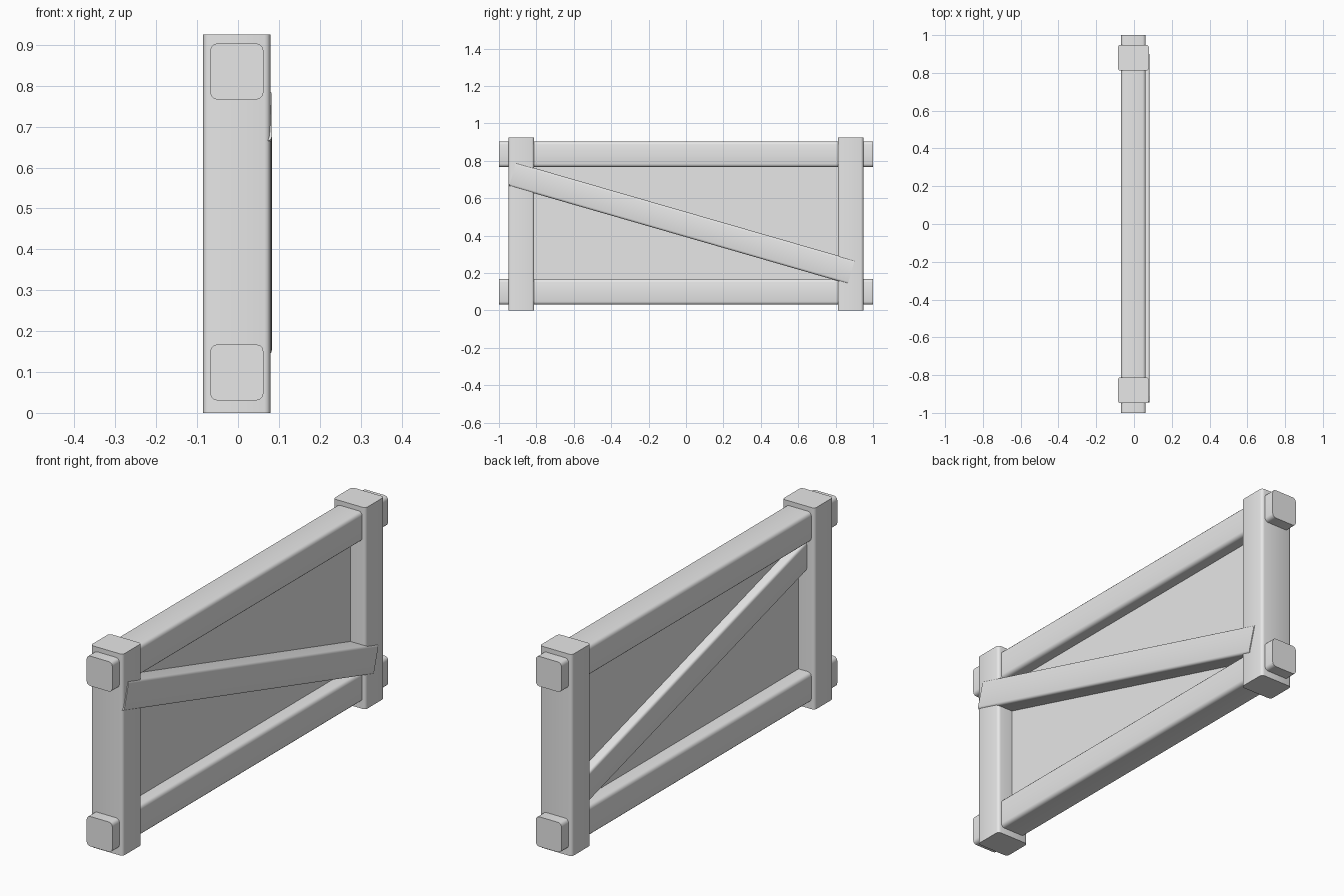
import bpy, bmesh, math
from mathutils import Matrix, Vector

cube = bpy.data.objects.get("Cube")
if cube:
    bpy.data.objects.remove(cube)

# Single plain grey
grey = bpy.data.materials.new("plain_grey")
grey.use_nodes = True
grey.diffuse_color = (0.8, 0.8, 0.8, 1)
grey.node_tree.nodes["Principled BSDF"].inputs["Base Color"].default_value = (0.8, 0.8, 0.8, 1)


def beam(name, size, centre, axis, radius=0.0, tilt=0.0):
    """Box whose edges along one axis are rounded; the end caps stay crisp."""
    bm = bmesh.new()
    bmesh.ops.create_cube(bm, size=1)
    bmesh.ops.scale(bm, vec=size, verts=bm.verts)
    if radius:
        long_edges = [e for e in bm.edges
                      if abs((e.verts[0].co - e.verts[1].co)[axis]) > 0.01]
        bmesh.ops.bevel(bm, geom=long_edges, offset=radius, segments=3,
                        profile=0.5, affect='EDGES')
    bm.transform(Matrix.Translation(Vector(centre)) @ Matrix.Rotation(tilt, 4, 'X'))
    mesh = bpy.data.meshes.new(name)
    bm.to_mesh(mesh)
    bm.free()
    mesh.materials.append(grey)
    obj = bpy.data.objects.new(name, mesh)
    bpy.context.collection.objects.link(obj)
    bpy.ops.object.select_all(action='DESELECT')
    obj.select_set(True)
    bpy.context.view_layer.objects.active = obj
    bpy.ops.object.shade_smooth_by_angle(angle=math.radians(40))
    return obj


MID = -0.003

# Upright posts
for name, y in (("front_post", -0.88), ("back_post", 0.88)):
    beam(name, (0.164, 0.137, 0.925), (MID, y, 0.4625), 2, 0.014)

# Horizontal rails running through the posts
for name, z in (("bottom_rail", 0.099), ("top_rail", 0.835)):
    beam(name, (0.13, 2.0, 0.137), (MID, 0, z), 1, 0.017)

# Diagonal brace, standing slightly proud of the posts on one side
beam("diagonal_brace", (0.128, 1.885, 0.13), (0.019, -0.022, 0.466), 1, 0.012,
     math.radians(-16.1))

# Thin infill panel
beam("infill_panel", (0.006, 1.7, 0.72), (0, 0, 0.467), 1)
